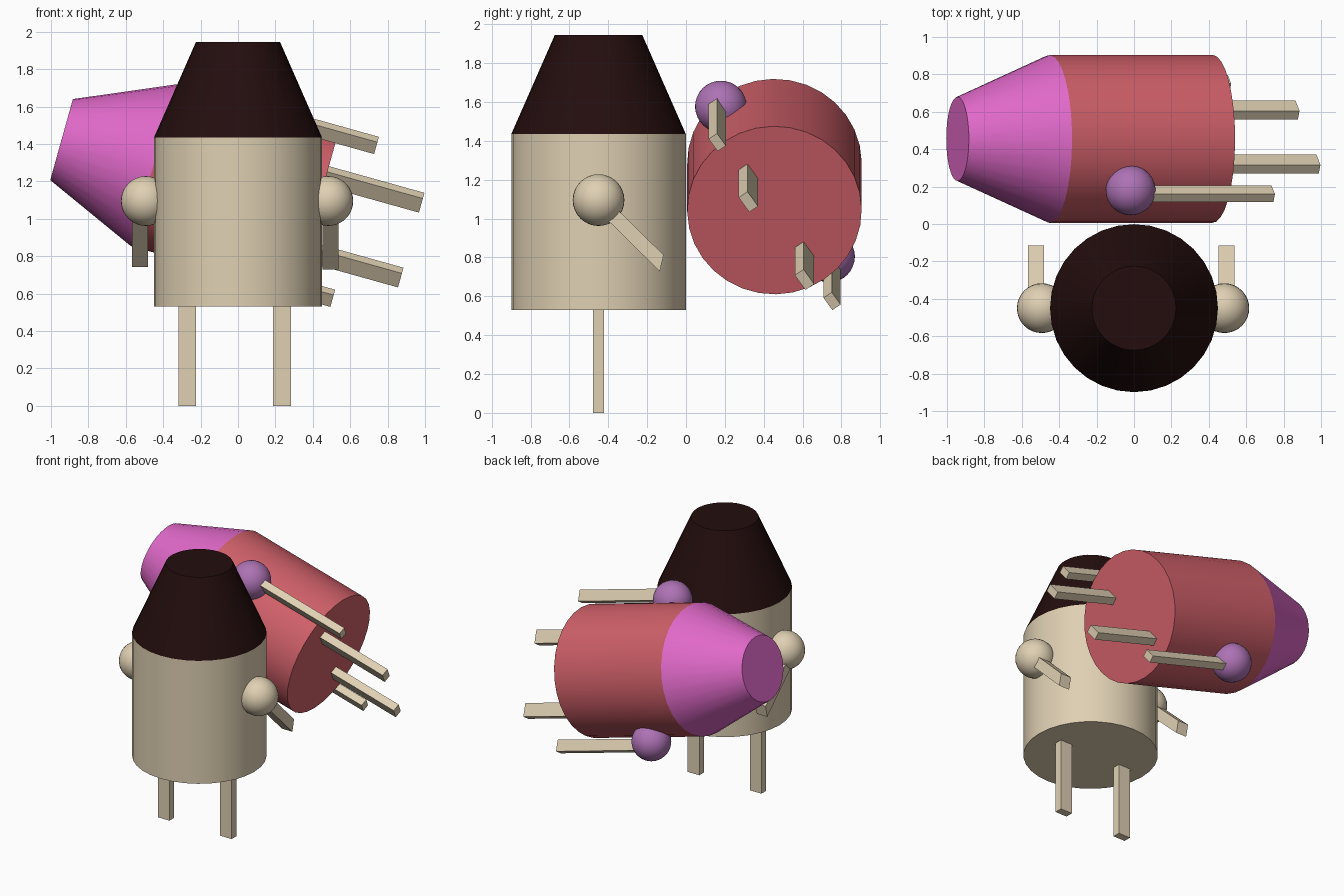
import bpy, bmesh, math
from mathutils import Matrix, Vector

if "Cube" in bpy.data.objects:
    bpy.data.objects.remove(bpy.data.objects["Cube"])


def material(name, rgb):
    m = bpy.data.materials.new(name)
    m.diffuse_color = (*rgb, 1)
    m.use_nodes = True
    m.node_tree.nodes["Principled BSDF"].inputs["Base Color"].default_value = m.diffuse_color
    return m


BEIGE = material("beige", (0.74, 0.63, 0.45))
DARK = material("dark_brown", (0.017, 0.004, 0.004))
PINK = material("rose", (0.62, 0.115, 0.14))
MAGENTA = material("magenta", (0.74, 0.14, 0.58))
PURPLE = material("purple", (0.42, 0.17, 0.46))


def finish(name, bm, frame, mat, smooth=True):
    bmesh.ops.recalc_face_normals(bm, faces=bm.faces[:])
    bm.transform(frame)
    mesh = bpy.data.meshes.new(name)
    bm.to_mesh(mesh)
    bm.free()
    mesh.materials.append(mat)
    ob = bpy.data.objects.new(name, mesh)
    bpy.context.collection.objects.link(ob)
    if smooth:
        bpy.ops.object.select_all(action='DESELECT')
        ob.select_set(True)
        bpy.context.view_layer.objects.active = ob
        bpy.ops.object.shade_smooth_by_angle(angle=math.radians(40))


def frustum(name, r1, r2, z1, z2, frame, mat):
    bm = bmesh.new()
    bmesh.ops.create_cone(bm, cap_ends=True, segments=32, radius1=r1, radius2=r2,
                          depth=z2 - z1, matrix=Matrix.Translation((0, 0, (z1 + z2) / 2)))
    finish(name, bm, frame, mat)


def ball(name, centre, r, frame, mat):
    bm = bmesh.new()
    bmesh.ops.create_uvsphere(bm, u_segments=32, v_segments=16, radius=r,
                              matrix=Matrix.Translation(centre))
    finish(name, bm, frame, mat)


def bar(name, start, end, a, b, frame, mat):
    """Straight bar between two points, with cross-section edges a and b."""
    bm = bmesh.new()
    a, b = Vector(a) / 2, Vector(b) / 2
    rings = [[bm.verts.new(Vector(p) + a * i + b * j)
              for i, j in ((-1, -1), (1, -1), (1, 1), (-1, 1))] for p in (start, end)]
    for ring in rings:
        bm.faces.new(ring)
    for k in range(4):
        n = (k + 1) % 4
        bm.faces.new((rings[0][k], rings[0][n], rings[1][n], rings[1][k]))
    finish(name, bm, frame, mat, smooth=False)


def figure(prefix, frame, body, head, shoulder, hands, arm_section):
    # body and tapered head
    frustum(prefix + "_body", 0.449, 0.449, 0.53, 1.435, frame, body)
    frustum(prefix + "_head", 0.449, 0.225, 1.435, 1.945, frame, head)
    # shoulders, arms and legs, slightly uneven left to right
    for side, sx, lx, hand in (("left", -0.493, -0.271, hands[0]),
                               ("right", 0.483, 0.235, hands[1])):
        ball(f"{prefix}_{side}_shoulder", (sx, 0, 1.095), 0.133, frame, shoulder)
        bar(f"{prefix}_{side}_arm", (hand[0], 0, 1.09), hand, *arm_section, frame, BEIGE)
        bar(f"{prefix}_{side}_leg", (lx, 0, 0.55), (lx, 0, 0),
            (0.095, 0, 0), (0, 0.055, 0), frame, BEIGE)


# standing figure, arms reaching backwards
figure("standing", Matrix.Translation((0, -0.45, 0)), BEIGE, DARK, BEIGE,
       ((-0.525, 0.325, 0.785), (0.495, 0.325, 0.77)),
       ((0.085, 0, 0), (0, 0.02, 0.085)))

# floating figure, tilted on its side and rolled, arms straight along the body
z_axis = Vector((-0.963, 0, 0.269)).normalized()
x_axis = Vector((0.221, -0.57, 0.79)).normalized()
y_axis = z_axis.cross(x_axis)
tilt = Matrix((x_axis, y_axis, z_axis)).transposed().to_4x4()
figure("floating", Matrix.Translation((0.93, 0.455, 0.9)) @ tilt, PINK, MAGENTA, PURPLE,
       ((-0.52, 0, 0.32), (0.515, 0, 0.315)),
       ((0.08, 0, 0), (0, 0.052, 0)))
